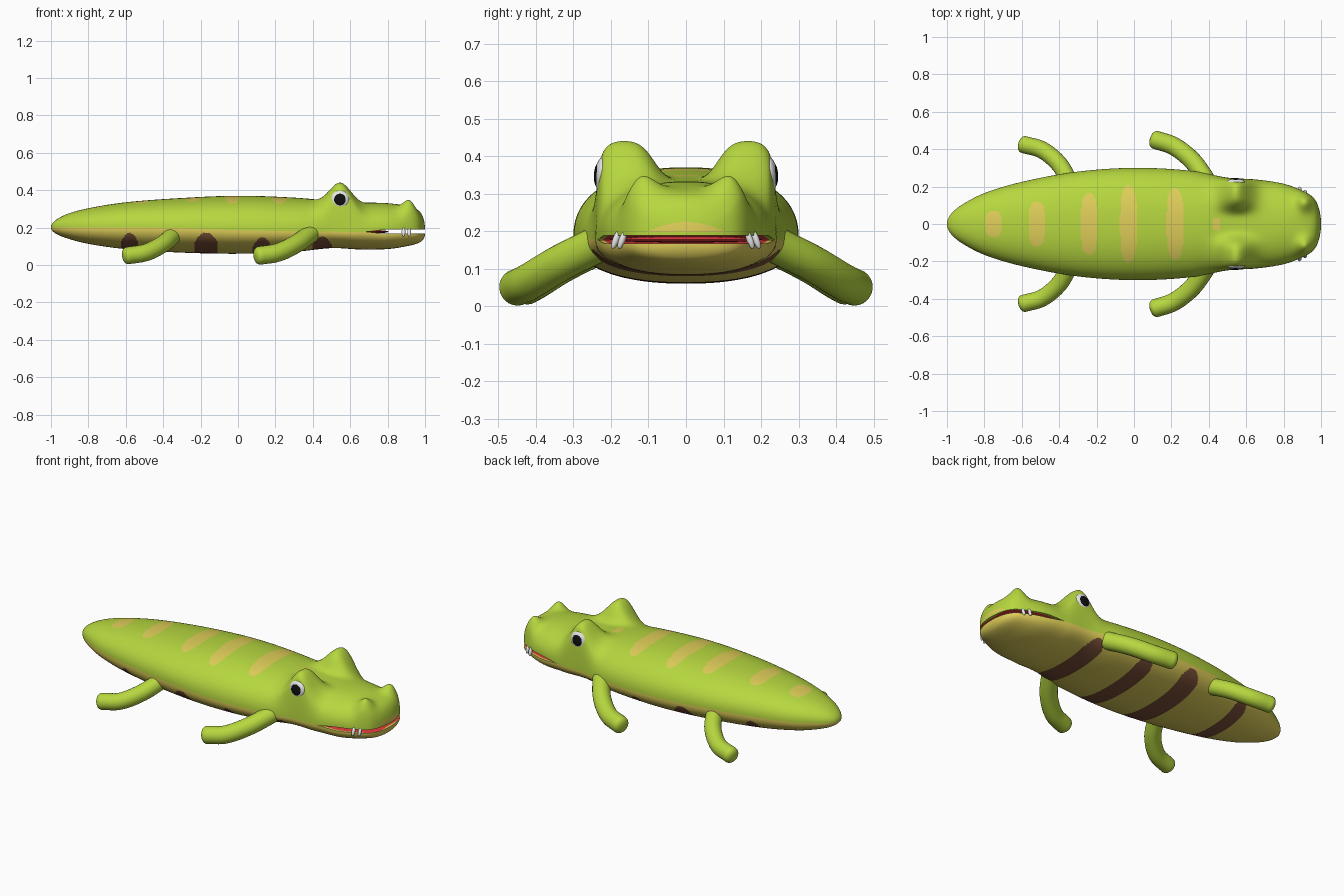
import bpy, bmesh, math
from mathutils import Vector

if "Cube" in bpy.data.objects:
    bpy.data.objects.remove(bpy.data.objects["Cube"])

COLOURS = {
    "green_skin": (0.47, 0.68, 0.05), "tan_belly": (0.74, 0.62, 0.10),
    "brown_stripe": (0.20, 0.08, 0.04), "red_mouth": (0.80, 0.045, 0.05),
    "white": (0.85, 0.85, 0.85), "black": (0.005, 0.005, 0.005)}
MATS = {}
for name, c in COLOURS.items():
    MATS[name] = bpy.data.materials.new(name)
    MATS[name].diffuse_color = (*c, 1)


def finish(bm, name, mats, angle=50):
    bmesh.ops.recalc_face_normals(bm, faces=bm.faces)
    me = bpy.data.meshes.new(name)
    bm.to_mesh(me)
    bm.free()
    ob = bpy.data.objects.new(name, me)
    bpy.context.collection.objects.link(ob)
    for m in mats:
        me.materials.append(MATS[m])
    bpy.ops.object.select_all(action='DESELECT')
    ob.select_set(True)
    bpy.context.view_layer.objects.active = ob
    bpy.ops.object.shade_smooth_by_angle(angle=math.radians(angle))
    return ob


def spline(keys, t):
    """Smooth interpolation of (t, vector) keys."""
    n = len(keys)
    i = max(k for k in range(n - 1) if keys[k][0] <= t or k == 0)

    def slope(k):
        a, b = keys[max(k - 1, 0)], keys[min(k + 1, n - 1)]
        return (b[1] - a[1]) / (b[0] - a[0])
    (t0, p0), (t1, p1) = keys[i], keys[i + 1]
    d = t1 - t0
    u = (t - t0) / d
    return (p0 * (2*u**3 - 3*u*u + 1) + slope(i) * d * (u**3 - 2*u*u + u)
            + p1 * (3*u*u - 2*u**3) + slope(i + 1) * d * (u**3 - u*u))


def smooth(a, b, v):
    u = min(1, max(0, (v - a) / (b - a)))
    return u * u * (3 - 2 * u)


# Body stations: x, half width, top, side line, bottom
STATIONS = [
    (-1.0, 0, .20, .20, .20), (-.97, .063, .243, .20, .165), (-.9, .115, .277, .20, .138),
    (-.8, .165, .303, .20, .113), (-.6, .225, .335, .20, .085), (-.3, .28, .358, .197, .066),
    (0, .30, .37, .186, .06), (.3, .285, .36, .18, .07), (.5, .248, .343, .178, .09),
    (.65, .238, .335, .177, .083), (.8, .215, .33, .178, .085), (.9, .178, .316, .178, .10),
    (.96, .14, .295, .178, .115), (.985, .095, .265, .178, .13), (1.0, 0, .19, .178, .168)]
KEYS = [(math.acos(-s[0]), Vector(s[1:])) for s in STATIONS]
STEPS, ARC, MOUTH = 400, 100, .67


def skin_colour(p, upper):
    x, y, z = p
    if upper:
        # rounded back stripes
        for cx, hx, hy in ((-.75, .045, .07), (-.52, .045, .12), (-.24, .045, .165),
                           (-.03, .045, .205), (.22, .045, .19), (.442, .022, .035)):
            if abs((x - cx) / hx) ** 2.8 + abs(y / hy) ** 2.8 < 1:
                return 1
        # pale upper lip
        return 1 if x > .94 and .198 < z < .224 - 2.4 * y * y else 0
    # belly bands, rounded at their upper ends
    for cx, hx, top in ((-.58, .045, .172), (-.17, .06, .174), (.13, .05, .148), (.45, .055, .152)):
        if z < top and abs(x - cx) < hx * min(1, (top - z) / .05) ** .5:
            return 2
    return 1


# Body, head and both jaws
bm = bmesh.new()
for sign in (1, -1):
    prev = None
    for i in range(STEPS + 1):
        t = math.pi * i / STEPS
        x = -math.cos(t)
        w, top, mid, bot = spline(KEYS, t)
        gap = .0105 * smooth(MOUTH, .80, x)
        edge = mid + sign * gap
        w = max(w, 0)
        h = max(0, top - edge if sign > 0 else edge - bot)
        ring = []
        for j in range(ARC + 1):
            a = math.pi * j / ARC
            c, s = math.cos(a), abs(math.sin(a))
            y = w * math.copysign(abs(c) ** (2 / 2.25), c)
            k = s ** (2 / 2.25) if 0 < j < ARC else 0
            z = edge + sign * h * k
            if sign > 0:
                # brow and nostril bumps
                rise = smooth(0, .5, k)
                dy = abs(y) - .165
                z += (max(.44 - 4 * dy * dy - z, 0) * rise
                      * math.exp(-((x - .545) / .088) ** 2 - (dy / .10) ** 4))
                dy = abs(y) - .112
                z += (max(.347 - z, 0) * rise
                      * math.exp(-((x - .91) / .045) ** 2 - (dy / .05) ** 2))
            ring.append(bm.verts.new((x, y, z)))
        # mouth floor or roof
        inner = [bm.verts.new((x, f * w, edge)) for f in (-.94, -.4, .4, .94)] if x >= MOUTH else []
        loop = ring + inner
        if prev:
            p_loop = prev
            for j in range(ARC):
                f = bm.faces.new((p_loop[j], p_loop[j + 1], ring[j + 1], ring[j]))
                f.material_index = skin_colour(f.calc_center_median(), sign > 0)
            if inner and len(p_loop) == len(loop):
                for j in range(ARC, len(loop)):
                    k = (j + 1) % len(loop)
                    f = bm.faces.new((p_loop[j], p_loop[k], loop[k], loop[j]))
                    rim = j == ARC or k == 0 or x > .987
                    f.material_index = (0 if sign > 0 else 1) if rim else 3
        prev = loop
bmesh.ops.remove_doubles(bm, verts=bm.verts, dist=1e-5)
finish(bm, "body", ["green_skin", "tan_belly", "brown_stripe", "red_mouth"])


# Legs: round tubes with domed ends
def leg(name, points, side, radius):
    keys = [(k, Vector((x, y * side, z))) for k, (x, y, z) in enumerate(points)]
    last = len(points) - 1
    bm = bmesh.new()
    path = [spline(keys, last * i / 24) for i in range(25)]
    start, end = (path[0] - path[1]).normalized(), (path[-1] - path[-2]).normalized()
    domes = [math.pi / 2 * k / 6 for k in range(1, 7)]
    rows = [(path[0] + start * radius * .8 * math.sin(a), max(math.cos(a), .02)) for a in reversed(domes)]
    rows += [(p, 1) for p in path]
    rows += [(path[-1] + end * radius * .6 * math.sin(a), max(math.cos(a) ** .8, .02)) for a in domes]
    rings = []
    for i, (p, r) in enumerate(rows):
        d = (rows[min(i + 1, len(rows) - 1)][0] - rows[max(i - 1, 0)][0]).normalized()
        u = d.cross(Vector((0, 0, 1))).normalized()
        v = u.cross(d)
        rings.append([bm.verts.new(p + radius * r * (u * math.cos(a) + v * math.sin(a)))
                      for a in (2 * math.pi * k / 24 for k in range(24))])
    for a, b in zip(rings, rings[1:]):
        for k in range(24):
            bm.faces.new((a[k], a[k - 1], b[k - 1], b[k]))
    bm.faces.new(rings[0])
    bm.faces.new(rings[-1])
    finish(bm, name, ["green_skin"])


def ellipsoid(name, loc, size, mat, tilt=0):
    bm = bmesh.new()
    bmesh.ops.create_uvsphere(bm, u_segments=28, v_segments=16, radius=1)
    bmesh.ops.scale(bm, vec=size, verts=bm.verts)
    ob = finish(bm, name, [mat])
    ob.location = loc
    ob.rotation_euler.x = tilt


# Tongue fills the back of the mouth
ellipsoid("tongue", (.72, 0, .178), (.085, .205, .009), "red_mouth")

for side, tag in ((-1, "right"), (1, "left")):
    leg("front_leg_" + tag, [(.40, .215, .175), (.315, .335, .115), (.215, .415, .067), (.115, .45, .05)], side, .049)
    leg("back_leg_" + tag, [(-.34, .215, .165), (-.40, .32, .113), (-.49, .395, .067), (-.59, .425, .05)], side, .046)
    # Eyes
    ellipsoid("eye_" + tag, (.545, side * .222, .35), (.049, .021, .049), "white", side * .06)
    ellipsoid("pupil_" + tag, (.545, side * .231, .35), (.036, .0145, .036), "black", side * .06)
    # Teeth
    for k, (x, y) in enumerate(((.885, .187), (.915, .17))):
        ellipsoid(f"tooth_{tag}_{k}", (x, side * y, .177), (.01, .009, .026), "white", side * .35)

for m in bpy.data.materials:
    if m.users and not m.is_grease_pencil:
        m.use_nodes = True
        m.node_tree.nodes["Principled BSDF"].inputs["Base Color"].default_value = m.diffuse_color
